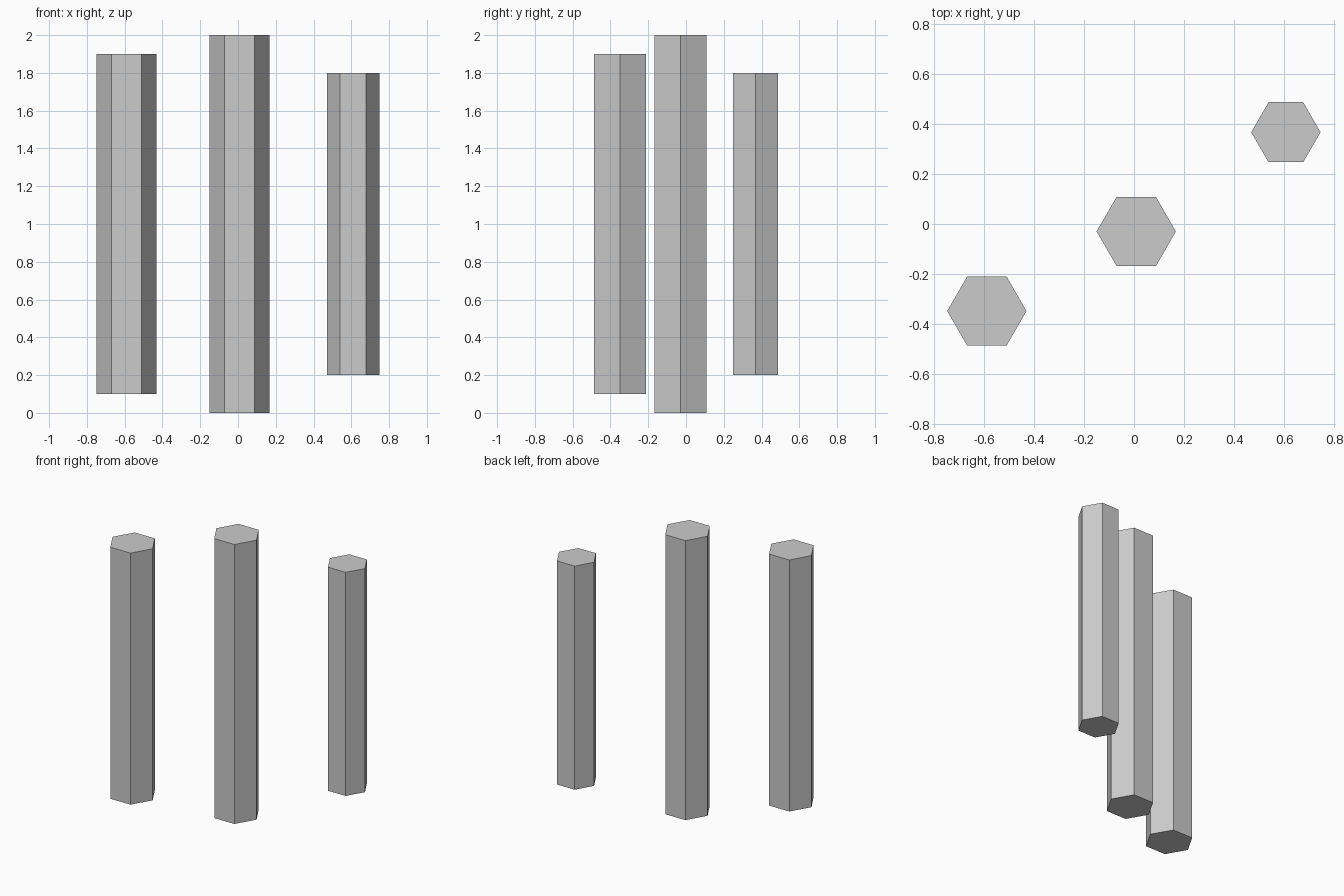
import bpy
import math

if "Cube" in bpy.data.objects:
    bpy.data.objects.remove(bpy.data.objects["Cube"])


def hex_column(name, x, y, radius, z_bottom, z_top):
    """Upright six-sided prism with corners pointing along x."""
    bpy.ops.mesh.primitive_cylinder_add(
        vertices=6, radius=radius, depth=z_top - z_bottom,
        location=(x, y, (z_bottom + z_top) / 2),
        rotation=(0, 0, math.radians(30)))
    bpy.context.object.name = name


# Three separate columns, stepped in height along a diagonal
hex_column("left_column", -0.59, -0.349, 0.159, 0.1, 1.9)
hex_column("middle_column", 0.009, -0.03, 0.159, 0.0, 2.0)
hex_column("right_column", 0.609, 0.368, 0.139, 0.2, 1.8)
